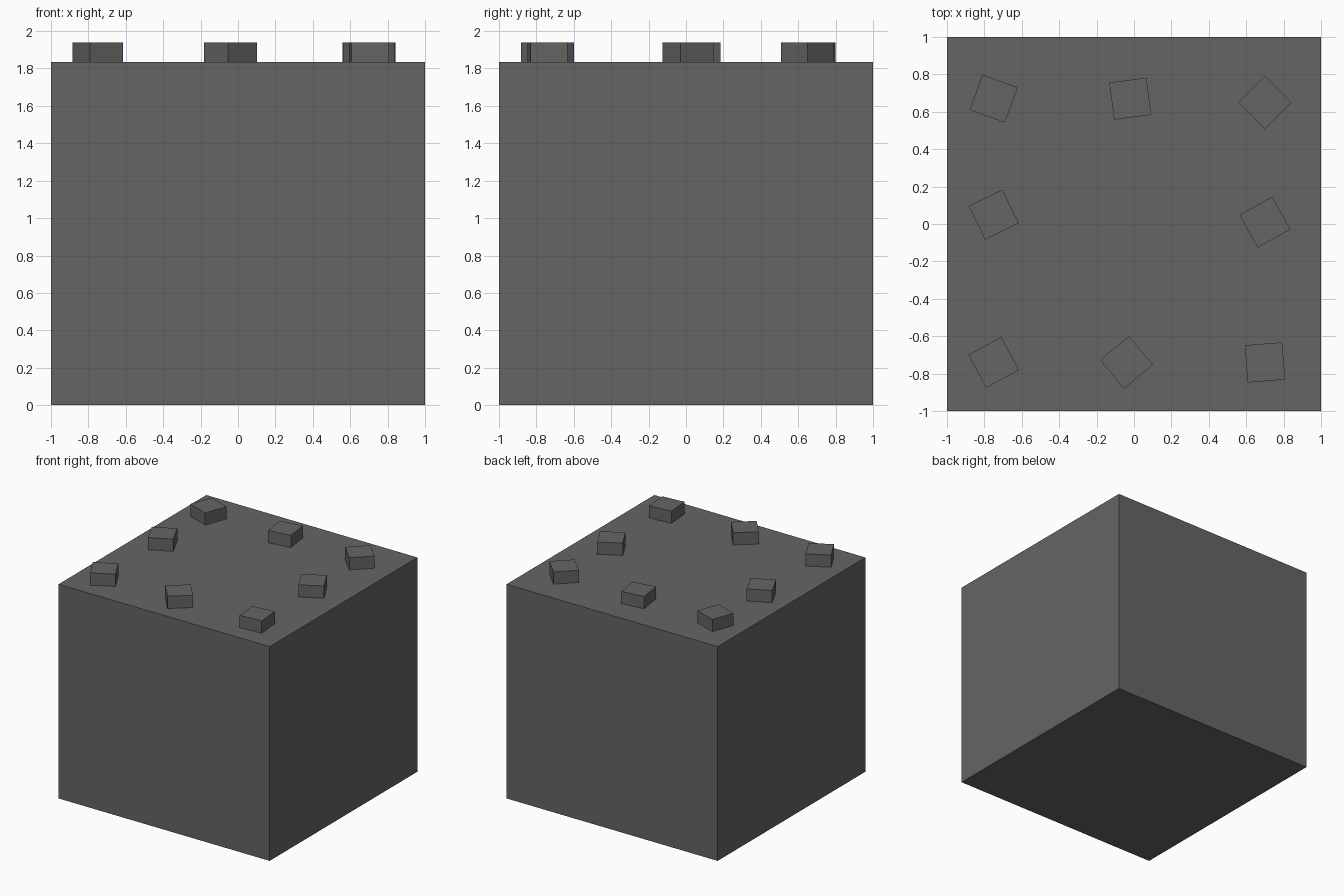
import bpy
import math

if "Cube" in bpy.data.objects:
    bpy.data.objects.remove(bpy.data.objects["Cube"])

# One flat stone grey for the whole model
stone = bpy.data.materials.new("dark stone grey")
stone.diffuse_color = (0.133, 0.130, 0.125, 1.0)
stone.use_nodes = True
stone.node_tree.nodes["Principled BSDF"].inputs["Base Color"].default_value = stone.diffuse_color

BLOCK_TOP = 1.835
STUD_TOP = 1.94
STUD = 0.2


def box(name, center, size, angle=0.0):
    bpy.ops.mesh.primitive_cube_add(size=1, location=center,
                                    rotation=(0, 0, math.radians(angle)))
    ob = bpy.context.object
    ob.name = name
    ob.scale = size
    bpy.ops.object.transform_apply(location=False, rotation=False, scale=True)
    ob.data.materials.append(stone)
    return ob


# Main block
box("block", (0, 0, BLOCK_TOP / 2), (2, 2, BLOCK_TOP))

# Loosely turned studs around the edge of the top: x, y, turn in degrees
studs = [
    (-0.75, 0.67, -20), (-0.02, 0.67, 7.5), (0.70, 0.65, 44.5),
    (-0.75, 0.05, 26), (0.70, 0.01, 29),
    (-0.75, -0.74, 28.5), (-0.04, -0.74, 40), (0.70, -0.74, 4.5),
]
for i, (x, y, turn) in enumerate(studs, 1):
    box(f"stud_{i}", (x, y, STUD_TOP - STUD / 2), (STUD, STUD, STUD), turn)
